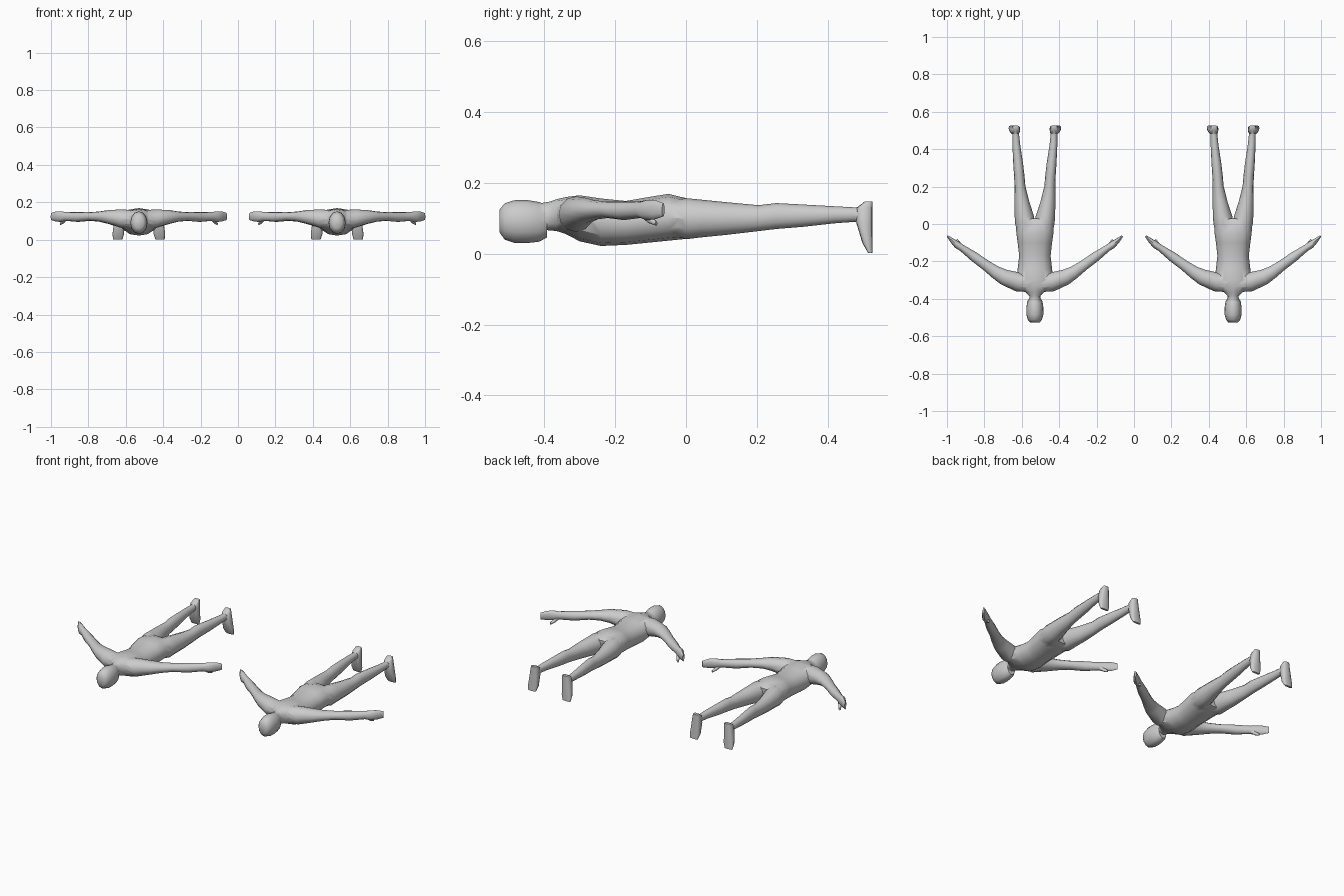
import bpy, bmesh, math
from mathutils import Vector

if "Cube" in bpy.data.objects:
    bpy.data.objects.remove(bpy.data.objects["Cube"])

SIDES = 12
X, Y, Z = Vector((1, 0, 0)), Vector((0, 1, 0)), Vector((0, 0, 1))


def loft(name, sections, side=1, power=1.0):
    """Skin closed rings; each section is (centre, half-width vector, half-height vector)."""
    bm = bmesh.new()
    rings = []
    for c, u, v in sections:
        ring = []
        for i in range(SIDES):
            a = 2 * math.pi * i / SIDES
            ca, sa = math.cos(a), math.sin(a)
            p = c + u * math.copysign(abs(ca) ** power, ca) + v * math.copysign(abs(sa) ** power, sa)
            ring.append(bm.verts.new((p.x * side, p.y, p.z)))
        rings.append(ring)
    for a, b in zip(rings, rings[1:]):
        for i in range(SIDES):
            j = (i + 1) % SIDES
            bm.faces.new((a[i], a[j], b[j], b[i]))
    bm.faces.new(rings[0])
    bm.faces.new(rings[-1])
    bmesh.ops.recalc_face_normals(bm, faces=bm.faces)
    me = bpy.data.meshes.new(name)
    bm.to_mesh(me)
    bm.free()
    ob = bpy.data.objects.new(name, me)
    bpy.context.collection.objects.link(ob)
    return ob


def along_y(rows):
    """Rows of (y, centre x, half width, low z, high z)."""
    return [(Vector((cx, y, (lo + hi) / 2)), X * rx, Z * (hi - lo) / 2) for y, cx, rx, lo, hi in rows]


def along_arm(rows):
    """Rows of (x, y, half width, low z, high z), rings square to the path."""
    out = []
    for i, (x, y, hw, lo, hi) in enumerate(rows):
        p, q = rows[max(i - 1, 0)], rows[min(i + 1, len(rows) - 1)]
        d = Vector((q[0] - p[0], q[1] - p[1], 0)).normalized()
        out.append((Vector((x, y, (lo + hi) / 2)), Vector((-d.y, d.x, 0)) * hw, Z * (hi - lo) / 2))
    return out


# torso and neck
body = loft("lying_figure", along_y([
    (-.43, 0, .028, .07, .14), (-.385, 0, .030, .066, .147), (-.365, 0, .05, .064, .154),
    (-.34, 0, .085, .056, .16), (-.30, 0, .098, .035, .165), (-.24, 0, .092, .022, .156),
    (-.17, 0, .084, .025, .149), (-.10, 0, .092, .032, .161), (-.05, 0, .099, .037, .169),
    (0, 0, .102, .042, .157), (.03, 0, .08, .055, .14)]), power=.9)

# head
parts = [loft("head", along_y([
    (-.526, 0, .026, .06, .125), (-.512, 0, .038, .040, .142), (-.485, 0, .045, .031, .151),
    (-.45, 0, .046, .030, .152), (-.415, 0, .041, .034, .146), (-.392, 0, .028, .046, .138)]))]

for side in (-1, 1):
    # leg
    parts.append(loft("leg", along_y([
        (-.06, .052, .038, .06, .145), (0, .053, .052, .041, .157), (.04, .056, .052, .046, .153),
        (.12, .070, .040, .054, .145), (.205, .080, .029, .064, .137), (.255, .083, .028, .070, .143),
        (.33, .090, .026, .076, .139), (.42, .099, .021, .086, .134), (.475, .102, .018, .090, .131),
        (.515, .104, .018, .088, .133)]), side))
    # foot with a flat sole
    rows = [(.148, .102, .017, .505, .527), (.130, .103, .023, .482, .527), (.090, .106, .027, .480, .527),
            (.03, .110, .031, .498, .527), (.002, .113, .025, .514, .527)]
    parts.append(loft("foot", [(Vector((cx, (a + b) / 2, z)), X * rx, Y * (b - a) / 2)
                               for z, cx, rx, a, b in rows], side, .65))
    # arm and hand
    parts.append(loft("arm", along_arm([
        (.035, -.318, .046, .065, .158), (.09, -.31, .051, .062, .162), (.165, -.284, .042, .085, .158),
        (.21, -.258, .034, .096, .151), (.26, -.222, .028, .101, .147), (.325, -.175, .026, .095, .148),
        (.39, -.128, .018, .101, .147), (.415, -.112, .019, .095, .152), (.442, -.089, .013, .097, .152),
        (.468, -.064, .005, .105, .143)]), side))
    # thumb
    parts.append(loft("thumb", along_arm([
        (.392, -.122, .009, .100, .128), (.405, -.104, .009, .086, .108),
        (.418, -.084, .006, .079, .092)]), side))

# weld the parts into one skin
bpy.context.view_layer.objects.active = body
for part in parts:
    mod = body.modifiers.new("join", "BOOLEAN")
    mod.operation = "UNION"
    mod.solver = "EXACT"
    mod.object = part
    bpy.ops.object.modifier_apply(modifier=mod.name)
    bpy.data.objects.remove(part)
bpy.ops.object.select_all(action="DESELECT")
body.select_set(True)
bpy.ops.object.shade_smooth_by_angle(angle=math.radians(50))

# two figures side by side
twin = body.copy()
bpy.context.collection.objects.link(twin)
body.name, twin.name = "lying_figure_left", "lying_figure_right"
body.location.x, twin.location.x = -.53, .53
